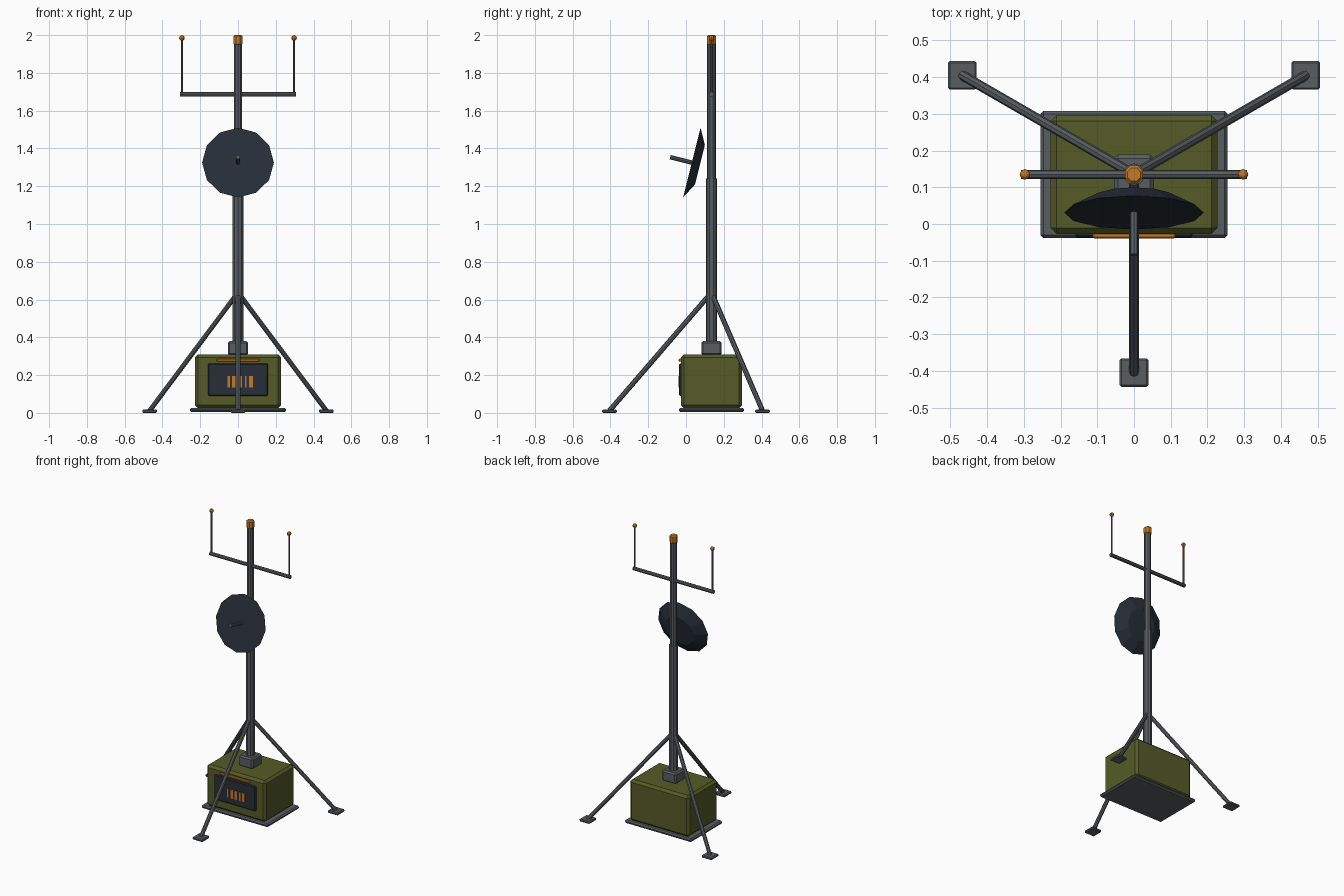
import bpy, math
from mathutils import Vector, Matrix

if "Cube" in bpy.data.objects:
    bpy.data.objects.remove(bpy.data.objects["Cube"])

MY = 0.135  # y of the mast axis


def material(name, rgb):
    m = bpy.data.materials.new(name)
    m.diffuse_color = (*rgb, 1)
    m.use_nodes = True
    m.node_tree.nodes["Principled BSDF"].inputs["Base Color"].default_value = m.diffuse_color
    return m


METAL = material("dark_metal", (0.10, 0.11, 0.12))
GREEN = material("olive_paint", (0.09, 0.105, 0.02))
NAVY = material("dark_blue", (0.02, 0.027, 0.04))
ORANGE = material("orange", (0.57, 0.19, 0.02))


def finish(name, mat, bevel=0):
    ob = bpy.context.object
    ob.name = name
    ob.data.materials.append(mat)
    if bevel:
        mod = ob.modifiers.new("bevel", "BEVEL")
        mod.width = bevel
        mod.segments = 1
        mod.limit_method = 'ANGLE'
        mod.angle_limit = math.radians(50)
    return ob


def box(name, lo, hi, mat, bevel=0):
    lo, hi = Vector(lo), Vector(hi)
    bpy.ops.mesh.primitive_cube_add(size=1)
    ob = finish(name, mat, bevel)
    ob.data.transform(Matrix.Translation((lo + hi) / 2) @ Matrix.Diagonal((*(hi - lo), 1)))
    return ob


def rod(name, a, b, r, mat, sides=8, r2=None, bevel=0, turn=0.0):
    a, b = Vector(a), Vector(b)
    d = b - a
    bpy.ops.mesh.primitive_cone_add(vertices=sides, radius1=r, radius2=r if r2 is None else r2,
                                    depth=d.length)
    ob = finish(name, mat, bevel)
    ob.data.transform(Matrix.Translation((a + b) / 2) @ d.to_track_quat('Z', 'Y').to_matrix().to_4x4()
                      @ Matrix.Rotation(turn, 4, 'Z'))
    return ob


# equipment case on its base plate
box("base_plate", (-0.255, MY - 0.173, 0.004), (0.255, MY + 0.173, 0.027), METAL, 0.008)
box("case", (-0.227, MY - 0.162, 0.025), (0.227, MY + 0.162, 0.31), GREEN, 0.016)

# front panel, indicator bars and handle
box("front_panel", (-0.16, -0.037, 0.09), (0.16, -0.02, 0.262), NAVY, 0.006)
for i, (x, w) in enumerate([(-0.049, 0.011), (-0.021, 0.02), (0.01, 0.02), (0.041, 0.01), (0.069, 0.02)]):
    box(f"indicator_bar_{i}", (x - w / 2, -0.040, 0.134), (x + w / 2, -0.03, 0.194), ORANGE)
box("handle", (-0.113, -0.039, 0.271), (0.113, -0.02, 0.287), ORANGE, 0.004)

# telescopic mast
box("mast_socket", (-0.054, MY - 0.054, 0.305), (0.054, MY + 0.054, 0.38), METAL, 0.01)
rod("lower_mast", (0, MY, 0.37), (0, MY, 1.24), 0.030, METAL, 10)
rod("upper_mast", (0, MY, 1.23), (0, MY, 1.96), 0.0228, METAL, 10)
rod("mast_cap", (0, MY, 1.948), (0, MY, 2.0), 0.026, ORANGE, 8, bevel=0.006, turn=math.pi / 8)

# crossarm with whip antennas
rod("crossarm", (-0.308, MY, 1.687), (0.308, MY, 1.687), 0.0125, METAL)
for side, s in (("left", -1), ("right", 1)):
    x = 0.297 * s
    rod(f"{side}_whip", (x, MY, 1.687), (x, MY, 1.985), 0.0055, METAL, 6)
    bpy.ops.mesh.primitive_uv_sphere_add(segments=8, ring_count=6, radius=0.0145,
                                         location=(x, MY, 1.985))
    finish(f"{side}_whip_tip", ORANGE)

# dish tilted upward, closed flat front, with feed rod
n = Vector((0, -math.cos(math.radians(14)), math.sin(math.radians(14))))
c = Vector((0, 0.031, 1.325))
rod("dish", c, c - n * 0.044, 0.19, NAVY, 12, r2=0.108)
rod("dish_feed", c - n * 0.01, c + n * 0.118, 0.0115, METAL)

# three bracing legs with square feet
for i in range(3):
    a = math.radians(-90 + 120 * i)
    out = Vector((math.cos(a), math.sin(a), 0))
    top = Vector((0, MY, 0.62)) + out * 0.015
    foot = Vector((0, MY, 0)) + out * 0.54
    rod(f"leg_{i}", top, foot + Vector((0, 0, 0.012)), 0.0135, METAL)
    h = Vector((0.039, 0.039, 0))
    box(f"foot_{i}", foot - h, foot + h + Vector((0, 0, 0.018)), METAL, 0.005)
